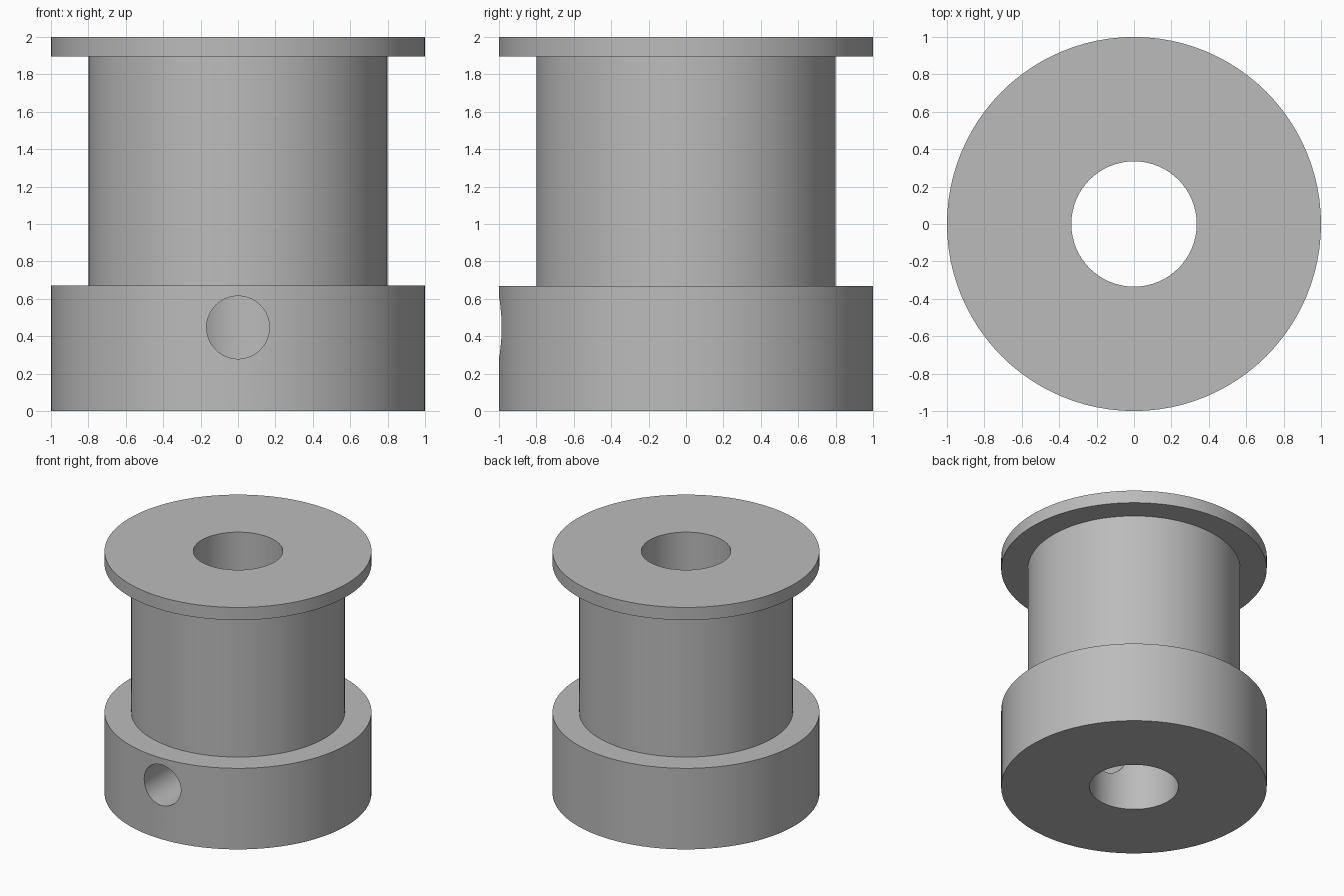
import bpy
import bmesh
import math
from mathutils import Matrix

cube = bpy.data.objects.get("Cube")
if cube:
    bpy.data.objects.remove(cube, do_unlink=True)

SEGMENTS = 96
BORE, BARREL, FLANGE = 0.335, 0.80, 1.0
HUB_TOP, FLANGE_BOTTOM, TOP = 0.67, 1.895, 2.0
SCREW_RADIUS, SCREW_Z = 0.168, 0.447

grey = bpy.data.materials.new("plain grey")
grey.use_nodes = True
colour = (0.5, 0.5, 0.5, 1)
grey.diffuse_color = colour
grey.node_tree.nodes["Principled BSDF"].inputs["Base Color"].default_value = colour


def add_object(name, bm):
    bmesh.ops.recalc_face_normals(bm, faces=bm.faces)
    mesh = bpy.data.meshes.new(name)
    bm.to_mesh(mesh)
    bm.free()
    mesh.materials.append(grey)
    obj = bpy.data.objects.new(name, mesh)
    bpy.context.collection.objects.link(obj)
    return obj


# Spool: closed half section turned round the z axis
profile = [(BORE, 0), (FLANGE, 0), (FLANGE, HUB_TOP), (BARREL, HUB_TOP),
           (BARREL, FLANGE_BOTTOM), (FLANGE, FLANGE_BOTTOM),
           (FLANGE, TOP), (BORE, TOP)]
bm = bmesh.new()
verts = [bm.verts.new((r, 0, z)) for r, z in profile]
edges = [bm.edges.new((v, verts[(i + 1) % len(verts)])) for i, v in enumerate(verts)]
bmesh.ops.spin(bm, geom=verts + edges, cent=(0, 0, 0), axis=(0, 0, 1),
               angle=math.tau, steps=SEGMENTS, use_merge=True)
bmesh.ops.remove_doubles(bm, verts=bm.verts, dist=1e-5)
spool = add_object("flanged_spool", bm)

# Set screw hole: from the front of the hub into the bore only
bm = bmesh.new()
bmesh.ops.create_cone(bm, cap_ends=True, segments=64, radius1=SCREW_RADIUS,
                      radius2=SCREW_RADIUS, depth=1.1,
                      matrix=Matrix.Translation((0, -0.65, SCREW_Z))
                      @ Matrix.Rotation(math.pi / 2, 4, "X"))
cutter = add_object("screw_hole_cutter", bm)
cutter.hide_render = True

cut = spool.modifiers.new("screw hole", "BOOLEAN")
cut.operation = "DIFFERENCE"
cut.solver = "EXACT"
cut.object = cutter
bpy.ops.object.select_all(action="DESELECT")
bpy.context.view_layer.objects.active = spool
spool.select_set(True)
bpy.ops.object.modifier_apply(modifier=cut.name)
bpy.data.objects.remove(cutter, do_unlink=True)
bpy.ops.object.shade_smooth_by_angle(angle=math.radians(30))
